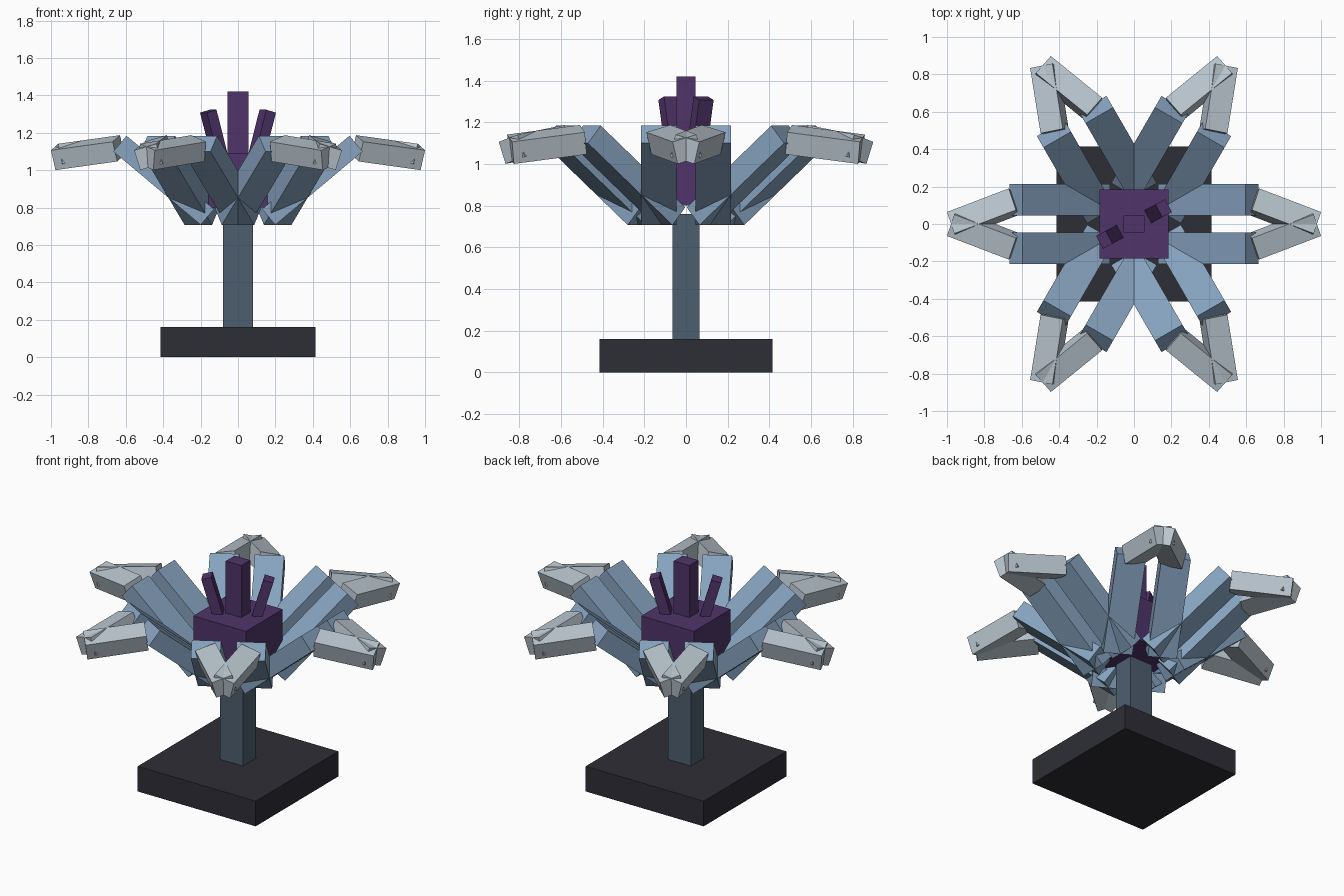
import bpy, bmesh
from math import radians, sin, cos
from mathutils import Matrix, Vector

cube = bpy.data.objects.get("Cube")
if cube:
    bpy.data.objects.remove(cube, do_unlink=True)


def material(name, rgb):
    mat = bpy.data.materials.new(name)
    mat.use_nodes = True
    mat.diffuse_color = (*rgb, 1)
    mat.node_tree.nodes["Principled BSDF"].inputs["Base Color"].default_value = (*rgb, 1)
    return mat


charcoal = material("charcoal", (0.027, 0.027, 0.037))
slate = material("slate blue", (0.076, 0.112, 0.162))
steel = material("steel blue", (0.242, 0.366, 0.527))
silver = material("pale grey", (0.485, 0.558, 0.617))
purple = material("purple", (0.080, 0.034, 0.144))


def block(name, mat, size, matrix):
    """Flat-shaded box of a given size, placed by a matrix."""
    bm = bmesh.new()
    bmesh.ops.create_cube(bm, size=1)
    bm.transform(matrix @ Matrix.Diagonal((*size, 1)))
    bmesh.ops.recalc_face_normals(bm, faces=bm.faces)
    mesh = bpy.data.meshes.new(name)
    bm.to_mesh(mesh)
    bm.free()
    mesh.materials.append(mat)
    obj = bpy.data.objects.new(name, mesh)
    bpy.context.collection.objects.link(obj)
    return obj


def upright(name, mat, half_x, half_y, bottom, top):
    place = Matrix.Translation((0, 0, (bottom + top) / 2))
    block(name, mat, (half_x * 2, half_y * 2, top - bottom), place)


# Base, post and flower core
upright("base", charcoal, 0.415, 0.415, 0, 0.16)
upright("post", slate, 0.08, 0.065, 0.16, 0.76)
upright("core", purple, 0.185, 0.185, 0.80, 1.09)
upright("centre_stamen", purple, 0.055, 0.045, 1.0, 1.42)

# Two side stamens leaning outward
for side, angle in (("left", 28), ("right", 208)):
    lean = Matrix.Rotation(radians(16), 4, 'Y')
    top = Vector((0.18, 0, 1.315))
    length = 0.3
    centre = top - lean @ Vector((0, 0, length / 2))
    place = Matrix.Rotation(radians(angle), 4, 'Z') @ Matrix.Translation(centre) @ lean
    block(side + "_stamen", purple, (0.06, 0.078, length), place)

# Arm placement: rises outward in the radial plane
PITCH = radians(40)
low, high = Vector((0.165, 0.13, 0.748)), Vector((0.63, 0.13, 1.143))
arm_place = Matrix.Translation((low + high) / 2) @ Matrix.Rotation(-PITCH, 4, 'Y')
arm_size = ((high - low).length, 0.17, 0.11)

# Tip placement: turns inward, drops and rolls slightly outward
outer_start = Vector((0.67, 0.19, 1.152))
outer_end = Vector((1.0, 0.064, 1.106))
inner_start = Vector((0.631, 0.075, 1.187))
forward = (outer_end - outer_start).normalized()
across = outer_start - inner_start
across = (across - forward * across.dot(forward)).normalized()
up = forward.cross(across)
tip_size = ((outer_end - outer_start).length, 0.126, 0.111)
middle = (outer_start + outer_end) / 2 - across * tip_size[1] / 2 - up * tip_size[2] / 2
tip_place = Matrix.Translation(middle) @ Matrix((forward, across, up)).transposed().to_4x4()

# Six petals, each a mirrored pair of arms and tips
for i in range(6):
    turn = Matrix.Rotation(radians(60 * i), 4, 'Z')
    for side, mirror in (("left", 1), ("right", -1)):
        frame = turn @ Matrix.Diagonal((1, mirror, 1, 1))
        block(f"petal_{i + 1}_{side}_arm", steel, arm_size, frame @ arm_place)
        block(f"petal_{i + 1}_{side}_tip", silver, tip_size, frame @ tip_place)
